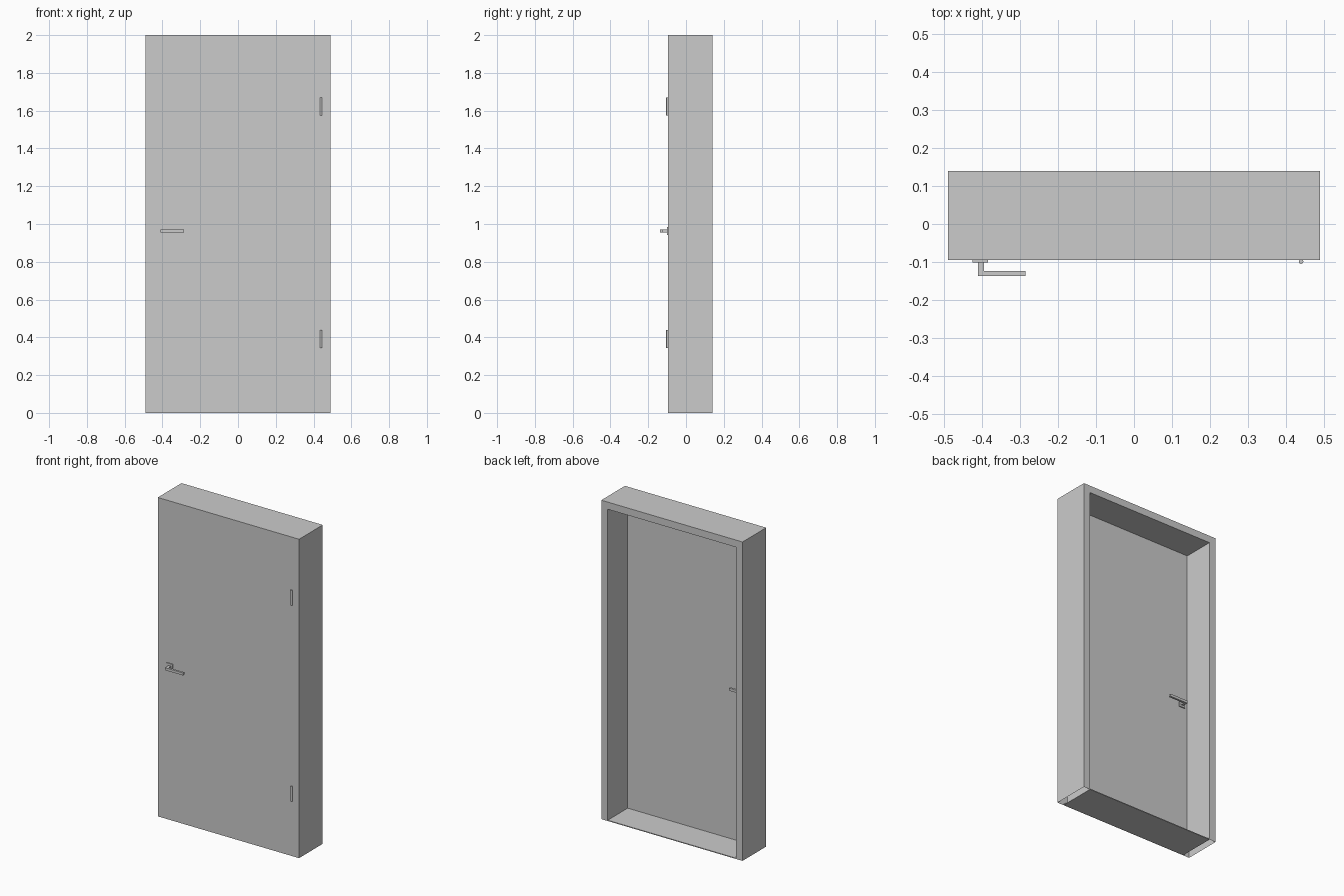
import bpy
import bmesh
from mathutils import Vector

cube = bpy.data.objects.get("Cube")
if cube:
    bpy.data.objects.remove(cube, do_unlink=True)

grey = bpy.data.materials.new("light grey")
grey.use_nodes = True
colour = (0.6, 0.6, 0.6, 1)
grey.diffuse_color = colour
grey.node_tree.nodes["Principled BSDF"].inputs["Base Color"].default_value = colour

# Main dimensions
HALF_W, HEIGHT = 0.49, 2.0
FRONT, BACK, LEAF_BACK = -0.095, 0.14, -0.058
JAMB = 0.045
INNER_W, INNER_H = HALF_W - JAMB, HEIGHT - JAMB


def finish(name, bm):
    mesh = bpy.data.meshes.new(name)
    bm.to_mesh(mesh)
    bm.free()
    mesh.materials.append(grey)
    obj = bpy.data.objects.new(name, mesh)
    bpy.context.collection.objects.link(obj)
    return obj


def box(name, lo, hi):
    lo, hi = Vector(lo), Vector(hi)
    bm = bmesh.new()
    bmesh.ops.create_cube(bm, size=1)
    bmesh.ops.scale(bm, vec=hi - lo, verts=bm.verts)
    bmesh.ops.translate(bm, vec=(lo + hi) / 2, verts=bm.verts)
    return finish(name, bm)


# Hollow frame with a flush front: outer and inner arches, open underneath
def arch(bm, w, h, y):
    return [bm.verts.new((x, y, z)) for x, z in ((-w, 0), (-w, h), (w, h), (w, 0))]


bm = bmesh.new()
outer_front = arch(bm, HALF_W, HEIGHT, FRONT)
outer_back = arch(bm, HALF_W, HEIGHT, BACK)
inner_back = arch(bm, INNER_W, INNER_H, BACK)
inner_front = arch(bm, INNER_W, INNER_H, LEAF_BACK)
bm.faces.new(outer_front)
loops = [outer_front, outer_back, inner_back, inner_front]
for a, b in zip(loops, loops[1:]):
    for i in range(3):
        bm.faces.new((a[i], a[i + 1], b[i + 1], b[i]))
bm.faces.new(inner_front)
bmesh.ops.recalc_face_normals(bm, faces=bm.faces)
finish("door_and_frame", bm)

# Thin threshold between the jambs
box("threshold", (-INNER_W, FRONT + 0.001, 0), (INNER_W, BACK, 0.005))


# Lever handle on each face of the leaf
def handle(side, y, out):
    def part(name, x0, x1, d0, d1, z0, z1):
        ya, yb = sorted((y + out * d0, y + out * d1))
        box(f"{side}_{name}", (x0, ya, z0), (x1, yb, z1))

    part("handle_plate", -0.425, -0.384, 0, 0.006, 0.942, 0.983)
    part("handle_stem", -0.411, -0.395, 0.006, 0.029, 0.954, 0.97)
    part("handle_lever", -0.411, -0.286, 0.029, 0.042, 0.954, 0.97)


handle("front", FRONT, -1)
handle("back", LEAF_BACK, 1)

# Hinge barrels
for name, z in (("lower_hinge", 0.392), ("upper_hinge", 1.622)):
    bpy.ops.mesh.primitive_cylinder_add(
        vertices=16, radius=0.006, depth=0.095, location=(0.44, -0.099, z))
    hinge = bpy.context.object
    hinge.name = name
    hinge.data.materials.append(grey)
    bpy.ops.object.shade_smooth_by_angle()
